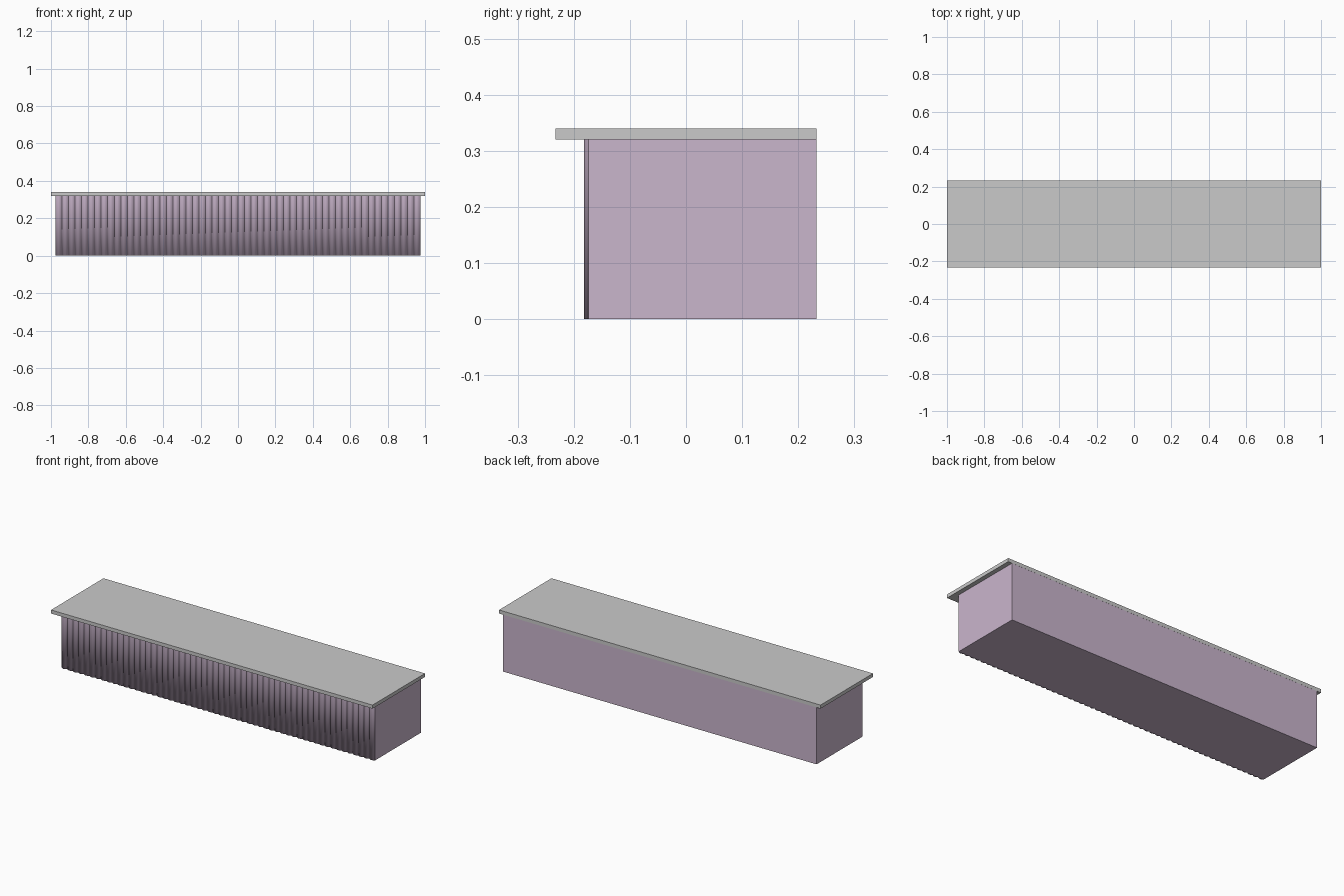
import bpy, bmesh, math

if "Cube" in bpy.data.objects:
    bpy.data.objects.remove(bpy.data.objects["Cube"])

def material(name, rgb):
    m = bpy.data.materials.new(name)
    m.diffuse_color = (*rgb, 1.0)
    m.use_nodes = True
    m.node_tree.nodes["Principled BSDF"].inputs["Base Color"].default_value = m.diffuse_color
    return m

def make_object(name, bm, mat):
    bmesh.ops.recalc_face_normals(bm, faces=bm.faces[:])
    me = bpy.data.meshes.new(name)
    bm.to_mesh(me)
    bm.free()
    me.materials.append(mat)
    ob = bpy.data.objects.new(name, me)
    bpy.context.collection.objects.link(ob)
    return ob

grey = material("light grey", (0.59, 0.59, 0.59))
lilac = material("dusty lilac", (0.59, 0.465, 0.605))

# Flat top slab overhanging the front and ends
bm = bmesh.new()
bmesh.ops.create_cube(bm, size=1)
for v in bm.verts:
    v.co = (v.co.x * 2.0, v.co.y * 0.466, 0.33 + v.co.z * 0.02)
make_object("table_top", bm, grey)

# Skirt: box with a pleated, softly shaded front
HALF, FRONT, BACK, HEIGHT = 0.975, -0.182, 0.2325, 0.32
PLEATS, SEG, DEPTH, HEM = 56, 6, 0.008, -0.168
bm = bmesh.new()
rows = []
count = PLEATS * SEG
for i in range(count + 1):
    x = -HALF + 2 * HALF * i / count
    y = FRONT + DEPTH * (1 - math.sin(math.pi * (i % SEG) / SEG))
    rows.append([bm.verts.new((x, y, HEIGHT)), bm.verts.new((x, y, 0)),
                 bm.verts.new((x, HEM, 0)), bm.verts.new((x, HEM, HEIGHT))])
for a, b in zip(rows, rows[1:]):
    for k in range(4):
        n = (k + 1) % 4
        f = bm.faces.new((a[k], a[n], b[n], b[k]))
        f.smooth = k < 2
# Crisp creases where pleats meet
for i in range(0, count + 1, SEG):
    e = bm.edges.get((rows[i][0], rows[i][1]))
    e.smooth = False
# End caps of the pleated strip
bm.faces.new(rows[0])
bm.faces.new(rows[-1])
make_object("pleated_front", bm, lilac)

# Plain body behind the pleats
bm = bmesh.new()
bmesh.ops.create_cube(bm, size=1)
for v in bm.verts:
    v.co = (v.co.x * 2 * HALF, (HEM + BACK) / 2 + v.co.y * (BACK - HEM),
            HEIGHT / 2 + v.co.z * HEIGHT)
make_object("skirt_body", bm, lilac)
